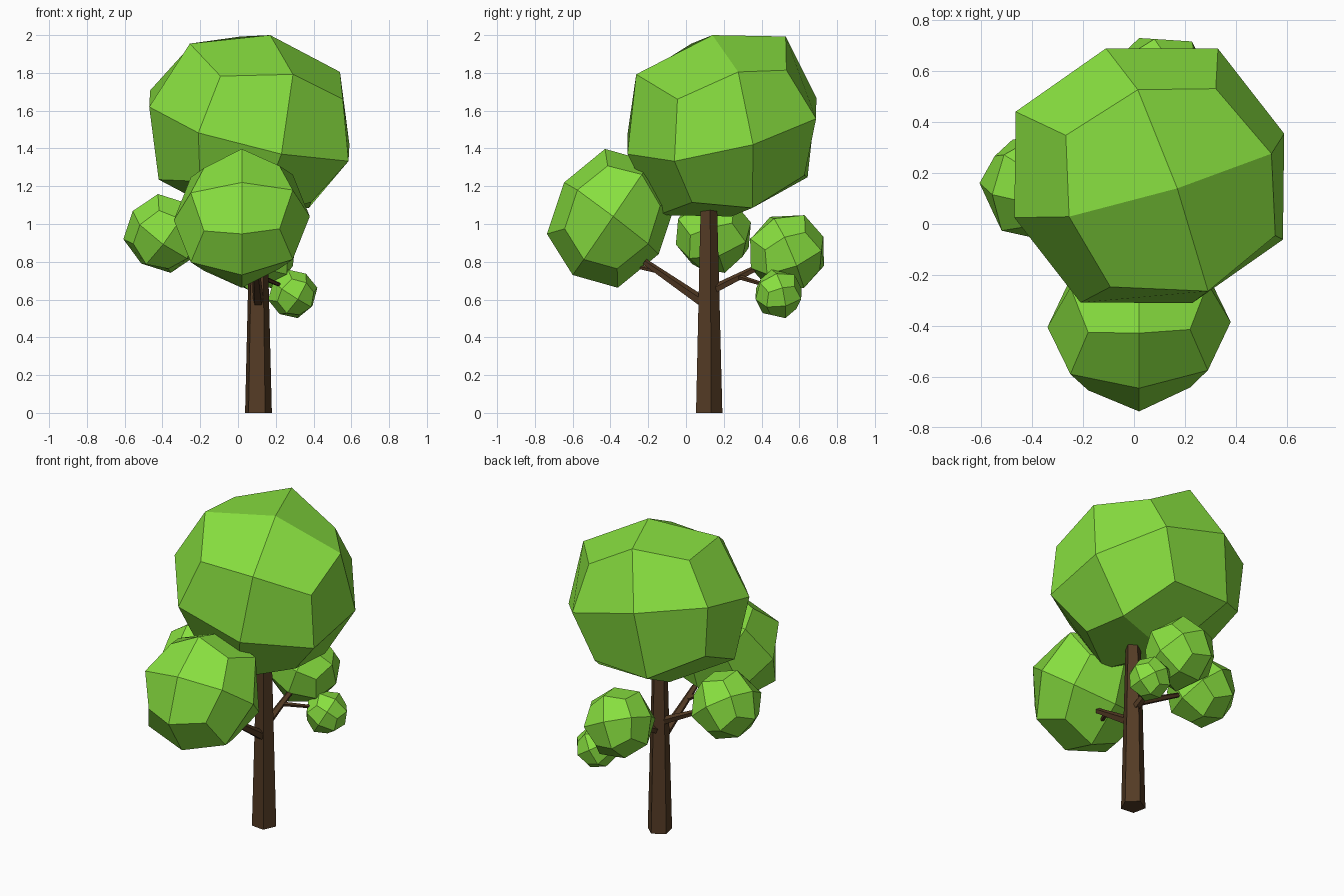
import bpy
import bmesh
from math import radians
from mathutils import Euler, Matrix, Vector

if "Cube" in bpy.data.objects:
    bpy.data.objects.remove(bpy.data.objects["Cube"], do_unlink=True)


def make_material(name, color):
    mat = bpy.data.materials.new(name)
    mat.use_nodes = True
    mat.diffuse_color = color
    mat.node_tree.nodes["Principled BSDF"].inputs["Base Color"].default_value = color
    return mat


leaf = make_material("leaf green", (0.245, 0.735, 0.05, 1))
bark = make_material("bark brown", (0.088, 0.044, 0.018, 1))


def finish(bm, name, mat):
    bmesh.ops.recalc_face_normals(bm, faces=bm.faces)
    mesh = bpy.data.meshes.new(name)
    bm.to_mesh(mesh)
    bm.free()
    mesh.materials.append(mat)
    obj = bpy.data.objects.new(name, mesh)
    bpy.context.collection.objects.link(obj)


def foliage(name, center, axes, bulge=0):
    """A cube rounded to 24 flat quads, stretched along three axes.
    The bulge lengthens the diagonal between the first two axes."""
    bm = bmesh.new()
    bmesh.ops.create_cube(bm, size=2)
    bmesh.ops.subdivide_edges(bm, edges=bm.edges, cuts=1, use_grid_fill=True)
    frame = Matrix(axes).transposed()
    pull = {1: 1, 2: 0.75, 3: 5 / 9}  # face centre, edge middle, corner
    for v in bm.verts:
        kind = sum(abs(c) > 0.5 for c in v.co)
        stretch = pull[kind] * (1 + bulge * max(0, v.co.x * v.co.y))
        v.co = frame @ (v.co * stretch) + Vector(center)
    finish(bm, name, leaf)


def turned(radius, *angles):
    """Three equal axes turned by angles in degrees."""
    rot = Euler([radians(a) for a in angles]).to_matrix()
    return [rot.col[i] * radius for i in range(3)]


def limb(name, start, end, r1, r2, spin=None):
    """A tapered five-sided length of wood."""
    start, end = Vector(start), Vector(end)
    way = end - start
    bm = bmesh.new()
    if spin is None:
        turn = way.to_track_quat('Z', 'Y').to_matrix().to_4x4()
    else:
        turn = Matrix.Rotation(radians(spin), 4, 'Z')
    bmesh.ops.create_cone(bm, cap_ends=True, segments=5, radius1=r1, radius2=r2,
                          depth=way.length,
                          matrix=Matrix.Translation((start + end) / 2) @ turn)
    finish(bm, name, bark)


# Foliage
foliage("crown_foliage", (0.06, 0.19, 1.52),
        [(0.11, -0.05, 0.48), (0.17, -0.5, -0.15), (0.53, 0.165, -0.1)], bulge=0.1)
foliage("front_foliage", (0.02, -0.395, 1.03),
        [(0, -0.25, 0.19), (0, 0.205, 0.3), (0.36, 0.01, 0.01)])
foliage("right_foliage", (-0.39, 0.145, 0.95), turned(0.207, 20, 35, 10))
foliage("back_foliage", (0.1, 0.535, 0.85), turned(0.21, 25, 20, 15))
foliage("small_foliage", (0.29, 0.49, 0.63), turned(0.128, 15, 30, 20))

# Trunk and branches
limb("trunk", (0.112, 0.111, 0), (0.1, 0.125, 1.2), 0.075, 0.044, spin=-6)
limb("front_branch", (0.11, 0.12, 0.565), (0.09, -0.22, 0.8), 0.032, 0.018)
limb("front_twig", (0.09, -0.14, 0.75), (0.04, -0.24, 0.77), 0.016, 0.012)
limb("back_branch", (0.11, 0.12, 0.64), (0.12, 0.42, 0.79), 0.026, 0.016)
limb("back_twig", (0.12, 0.28, 0.72), (0.24, 0.44, 0.67), 0.014, 0.01)
limb("right_branch", (0.1, 0.12, 0.7), (-0.25, 0.14, 0.88), 0.026, 0.014)
